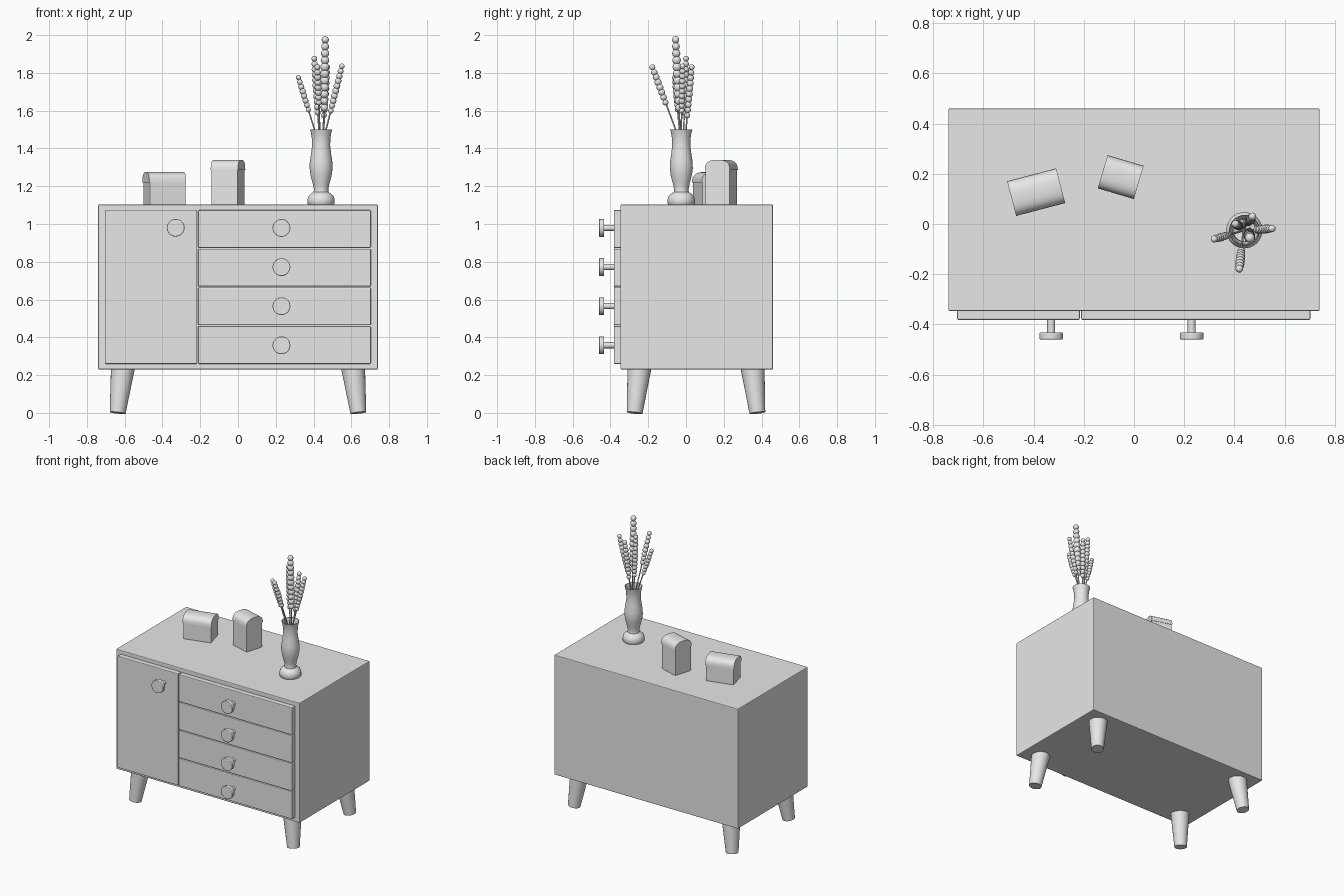
import bpy, math
from mathutils import Vector, Matrix

cube = bpy.data.objects.get("Cube")
if cube:
    bpy.data.objects.remove(cube, do_unlink=True)

grey = bpy.data.materials.new("light_grey")
grey.use_nodes = True
grey.diffuse_color = (0.8, 0.8, 0.8, 1)
grey.node_tree.nodes["Principled BSDF"].inputs["Base Color"].default_value = (0.8, 0.8, 0.8, 1)


def finish(name, smooth=False):
    ob = bpy.context.object
    ob.name = name
    ob.data.materials.clear()
    ob.data.materials.append(grey)
    if smooth:
        bpy.ops.object.shade_smooth_by_angle(angle=math.radians(40))
    return ob


def box(name, lo, hi, bevel=0.005):
    lo, hi = Vector(lo), Vector(hi)
    bpy.ops.mesh.primitive_cube_add(size=1, location=(lo + hi) / 2)
    bpy.context.object.scale = hi - lo
    bpy.ops.object.transform_apply(location=False, rotation=False, scale=True)
    ob = finish(name)
    mod = ob.modifiers.new("soft_edges", "BEVEL")
    mod.width, mod.segments = bevel, 2
    return ob


def rod(name, a, b, r1, r2, sides=24):
    a, b = Vector(a), Vector(b)
    bpy.ops.mesh.primitive_cone_add(vertices=sides, radius1=r1, radius2=r2,
                                    depth=(b - a).length, location=(a + b) / 2)
    bpy.context.object.rotation_euler = (b - a).to_track_quat("Z", "Y").to_euler()
    return finish(name, True)


def mesh(name, verts, faces, smooth=False):
    me = bpy.data.meshes.new(name)
    me.from_pydata(verts, [], faces)
    ob = bpy.data.objects.new(name, me)
    bpy.context.collection.objects.link(ob)
    bpy.ops.object.select_all(action="DESELECT")
    ob.select_set(True)
    bpy.context.view_layer.objects.active = ob
    return finish(name, smooth)


# Cabinet body
FRONT, BACK, TOP = -0.347, 0.46, 1.103
box("cabinet_body", (-0.74, FRONT, 0.23), (0.74, BACK, TOP))


# Door and drawers, each with a round knob
def knob(name, x, z):
    rod(name + "_stem", (x, -0.375, z), (x, -0.436, z), 0.016, 0.016, 16)
    head = rod(name + "_head", (x, -0.433, z), (x, -0.46, z), 0.047, 0.047, 32)
    mod = head.modifiers.new("soft_edges", "BEVEL")
    mod.width, mod.segments = 0.003, 2


PANEL = FRONT - 0.035
box("door", (-0.705, PANEL, 0.26), (-0.216, FRONT + 0.005, 1.075))
knob("door_knob", -0.33, 0.98)
step = 0.2045
for i in range(4):
    z0 = 0.26 + i * step
    box(f"drawer_{i + 1}", (-0.211, PANEL, z0), (0.703, FRONT + 0.005, z0 + step - 0.005))
    knob(f"drawer_knob_{i + 1}", 0.23, 0.358 + i * 0.207)

# Splayed tapered legs
mid = 0.053
for sx, side in ((1, "left"), (-1, "right")):
    for sy, end in ((-1, "front"), (1, "back")):
        rod(f"{end}_{side}_leg", (sx * 0.637, mid + sy * 0.325, 0),
            (sx * 0.61, mid + sy * 0.30, 0.235), 0.042, 0.063)


# Small boxes with arched lids
def lidded_box(name, x, y, angle, w, d, h, lid):
    body = box(name + "_body", (x - w / 2 + .003, y - d / 2 + .003, TOP),
               (x + w / 2 - .003, y + d / 2 - .003, TOP + h - lid + 0.01), 0.003)
    body.rotation_euler.z = math.radians(angle)
    n, verts = 16, []
    for sx in (-1, 1):
        for k in range(n + 1):
            t = math.pi * k / n
            c, s = math.cos(t), math.sin(t)
            verts.append((sx * w / 2, math.copysign(abs(c) ** 0.75, c) * d / 2,
                          abs(s) ** 0.75 * lid))
    m = n + 1
    faces = [(k, k + 1, m + k + 1, m + k) for k in range(n)]
    faces += [(0, m, m + n, n), tuple(range(n, -1, -1)), tuple(range(m, 2 * m))]
    top = mesh(name + "_lid", verts, faces, True)
    top.location = (x, y, TOP + h - lid)
    top.rotation_euler.z = math.radians(angle)


lidded_box("wide_box", -0.39, 0.127, 14.7, 0.202, 0.143, 0.172, 0.055)
lidded_box("tall_box", -0.053, 0.187, -16.5, 0.15, 0.138, 0.237, 0.055)

# Vase: turned profile with an open, hollow top
profile = [(0, 0), (.068, 0), (.072, .006), (.072, .028), (.066, .045), (.052, .058),
           (.040, .066), (.038, .080), (.044, .11), (.055, .15), (.061, .19),
           (.060, .225), (.053, .27), (.048, .31), (.049, .35), (.054, .38),
           (.059, .397), (.055, .397), (.045, .35), (.044, .31), (.055, .22),
           (.045, .14), (0, .12)]
VX, VY, seg = 0.44, -0.025, 32
verts, faces = [], []
for r, z in profile:
    for k in range(seg):
        a = 2 * math.pi * k / seg
        verts.append((VX + max(r, .0005) * math.cos(a), VY + max(r, .0005) * math.sin(a), TOP + z))
for j in range(len(profile) - 1):
    for k in range(seg):
        q = (k + 1) % seg
        faces.append((j * seg + k, j * seg + q, (j + 1) * seg + q, (j + 1) * seg + k))
mesh("vase", verts, faces, True)

# Dried stalks: tip, position at the vase rim, lowest bead height, bead radius
stalks = [((.320, -.060, 1.775), (.405, -.035), 1.60, .017),
          ((.404, .000, 1.875), (.428, -.012), 1.58, .019),
          ((.462, -.055, 1.975), (.455, -.032), 1.60, .024),
          ((.550, -.018, 1.835), (.466, -.025), 1.58, .018),
          ((.420, -.178, 1.830), (.433, -.055), 1.62, .019),
          ((.472, .030, 1.830), (.450, .000), 1.57, .019)]
for i, (tip, rim, low, radius) in enumerate(stalks):
    tip, rim = Vector(tip), Vector((*rim, 1.5))
    way = (tip - rim).normalized()
    rod(f"stalk_{i + 1}", rim - way * 0.2, tip, 0.004, 0.004, 8)
    turn = way.to_track_quat("Z", "Y").to_matrix().to_4x4()
    gap = radius * 1.5
    count = int((tip.z - low) / way.z / gap) + 1
    for k in range(count):
        size = radius * (0.82 + 0.18 * math.sin(math.pi * min(1, k / (count - 1))))
        bpy.ops.mesh.primitive_uv_sphere_add(segments=12, ring_count=8, radius=size)
        bpy.context.object.matrix_world = Matrix.Translation(tip - way * gap * k) @ turn
        finish(f"stalk_{i + 1}_seed_{k + 1}", True)
